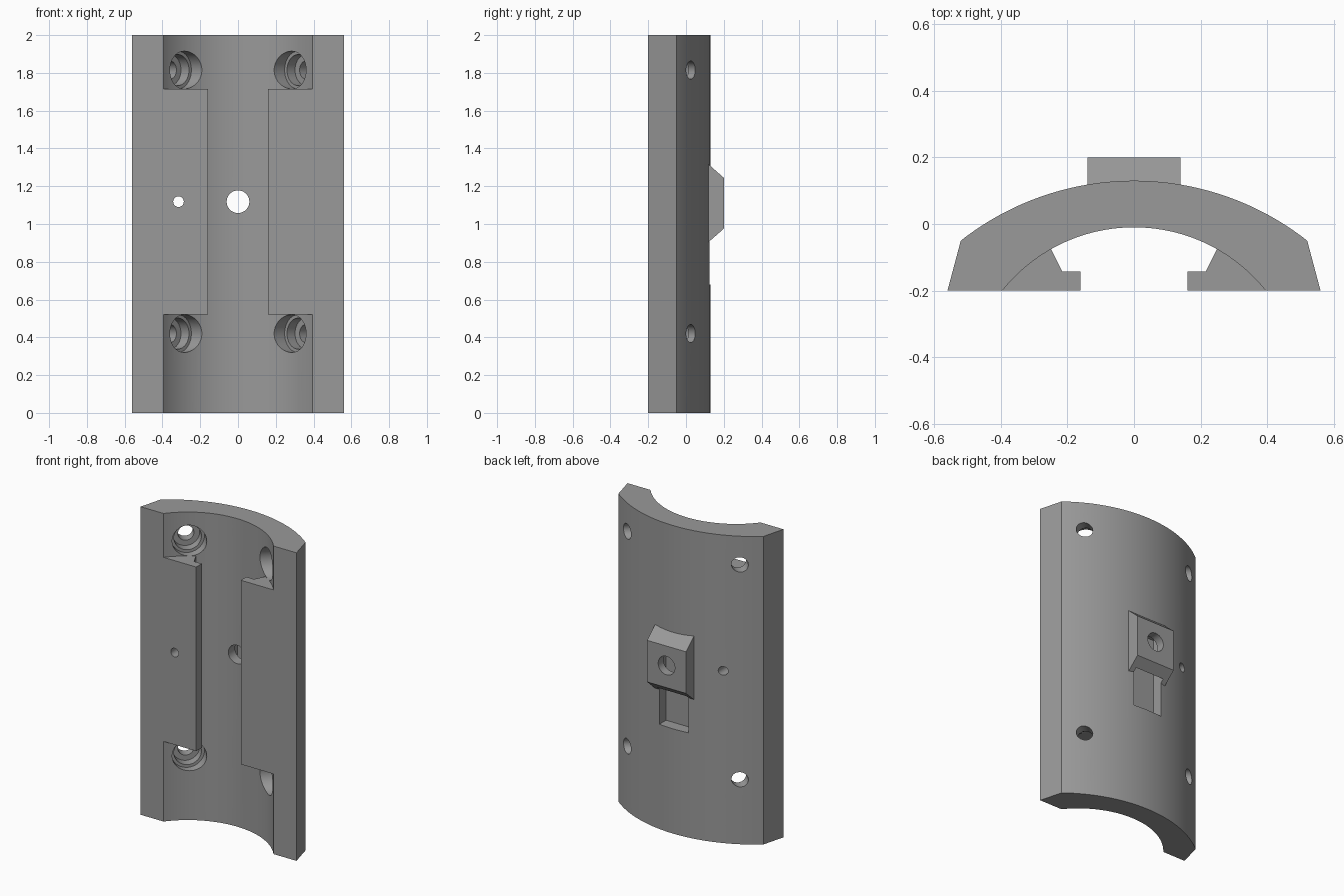
import bpy, bmesh, math
from mathutils import Vector

if "Cube" in bpy.data.objects:
    bpy.data.objects.remove(bpy.data.objects["Cube"])

grey = bpy.data.materials.new("mid grey")
grey.diffuse_color = (0.32, 0.32, 0.32, 1)
grey.use_nodes = True
grey.node_tree.nodes["Principled BSDF"].inputs["Base Color"].default_value = grey.diffuse_color


def finish(name, bm):
    bmesh.ops.recalc_face_normals(bm, faces=bm.faces)
    me = bpy.data.meshes.new(name)
    bm.to_mesh(me)
    bm.free()
    me.materials.append(grey)
    ob = bpy.data.objects.new(name, me)
    bpy.context.collection.objects.link(ob)
    return ob


def prism(name, pts, offset):
    """Extrude a closed outline of 3D points along an offset."""
    bm = bmesh.new()
    face = bm.faces.new([bm.verts.new(p) for p in pts])
    ext = bmesh.ops.extrude_face_region(bm, geom=[face])
    verts = [g for g in ext["geom"] if isinstance(g, bmesh.types.BMVert)]
    bmesh.ops.translate(bm, verts=verts, vec=offset)
    return finish(name, bm)


def rod(name, a, b, r, n=40):
    """Cylinder from point a to point b."""
    a, b = Vector(a), Vector(b)
    d = b - a
    bm = bmesh.new()
    bmesh.ops.create_cone(bm, cap_ends=True, segments=n, radius1=r, radius2=r, depth=d.length)
    bm.transform(d.to_track_quat('Z', 'Y').to_matrix().to_4x4())
    bmesh.ops.translate(bm, verts=bm.verts, vec=(a + b) / 2)
    return finish(name, bm)


def combine(target, tool, operation):
    """Apply a boolean and discard the tool."""
    tool.hide_render = True
    mod = target.modifiers.new("join", 'BOOLEAN')
    mod.operation = operation
    mod.solver = 'EXACT'
    mod.object = tool
    bpy.ops.object.select_all(action='DESELECT')
    bpy.context.view_layer.objects.active = target
    target.select_set(True)
    bpy.ops.object.modifier_apply(modifier=mod.name)
    bpy.data.objects.remove(tool, do_unlink=True)


def arc(half_width, y_edge, y_mid, n):
    """Arc points from -half_width to +half_width, bulging to y_mid."""
    s = y_mid - y_edge
    r = (half_width ** 2 + s * s) / (2 * s)
    a = math.asin(half_width / r)
    return [(r * math.sin(t), y_mid - r + r * math.cos(t), 0)
            for t in (-a + 2 * a * i / n for i in range(n + 1))]


# Curved shell with bevelled side edges
outline = ([(-0.56, -0.2, 0)] + arc(0.52, -0.05, 0.13, 56) + [(0.56, -0.2, 0)]
           + arc(0.395, -0.2, -0.01, 56)[::-1])
shell = prism("curved_mount", outline, (0, 0, 2))

# Stepped corner bolt holes, angled outward at 45 degrees
for side in (-1, 1):
    for z in (0.42, 1.815):
        for r, t0, t1 in ((0.1, -0.1, 0.06), (0.082, 0, 0.12), (0.048, 0.05, 0.4)):
            k = math.sqrt(0.5)
            a, b = ((side * (0.275 + k * t), -0.105 + k * t, z) for t in (t0, t1))
            combine(shell, rod("bolt_cutter", a, b, r), 'DIFFERENCE')

# Inner rails
rail = [(0.16, -0.2), (0.16, -0.143), (0.215, -0.143), (0.249, -0.076),
        (0.28, -0.05), (0.45, -0.15), (0.45, -0.2)]
for side in (-1, 1):
    pts = [(side * x, y, 0.52) for x, y in rail]
    combine(shell, prism("rail", pts, (0, 0, 1.195)), 'UNION')

# Rear block with sloped ends
block = [(0.1, 0.887), (0.2, 0.975), (0.2, 1.245), (0.1, 1.333)]
combine(shell, prism("rear_block", [(-0.14, y, z) for y, z in block], (0.28, 0, 0)), 'UNION')

# Pocket running up under the rear block
pocket = [(0.055, 0.68), (0.145, 0.68), (0.145, 1.23), (0.055, 1.23)]
combine(shell, prism("pocket_cutter", [(-0.105, y, z) for y, z in pocket], (0.21, 0, 0)), 'DIFFERENCE')

# Straight through holes
for x, r in ((0, 0.06), (-0.315, 0.028)):
    combine(shell, rod("hole_cutter", (x, -0.4, 1.118), (x, 0.4, 1.118), r), 'DIFFERENCE')

bpy.ops.object.select_all(action='DESELECT')
shell.select_set(True)
bpy.context.view_layer.objects.active = shell
bpy.ops.object.shade_smooth_by_angle(angle=math.radians(25))
